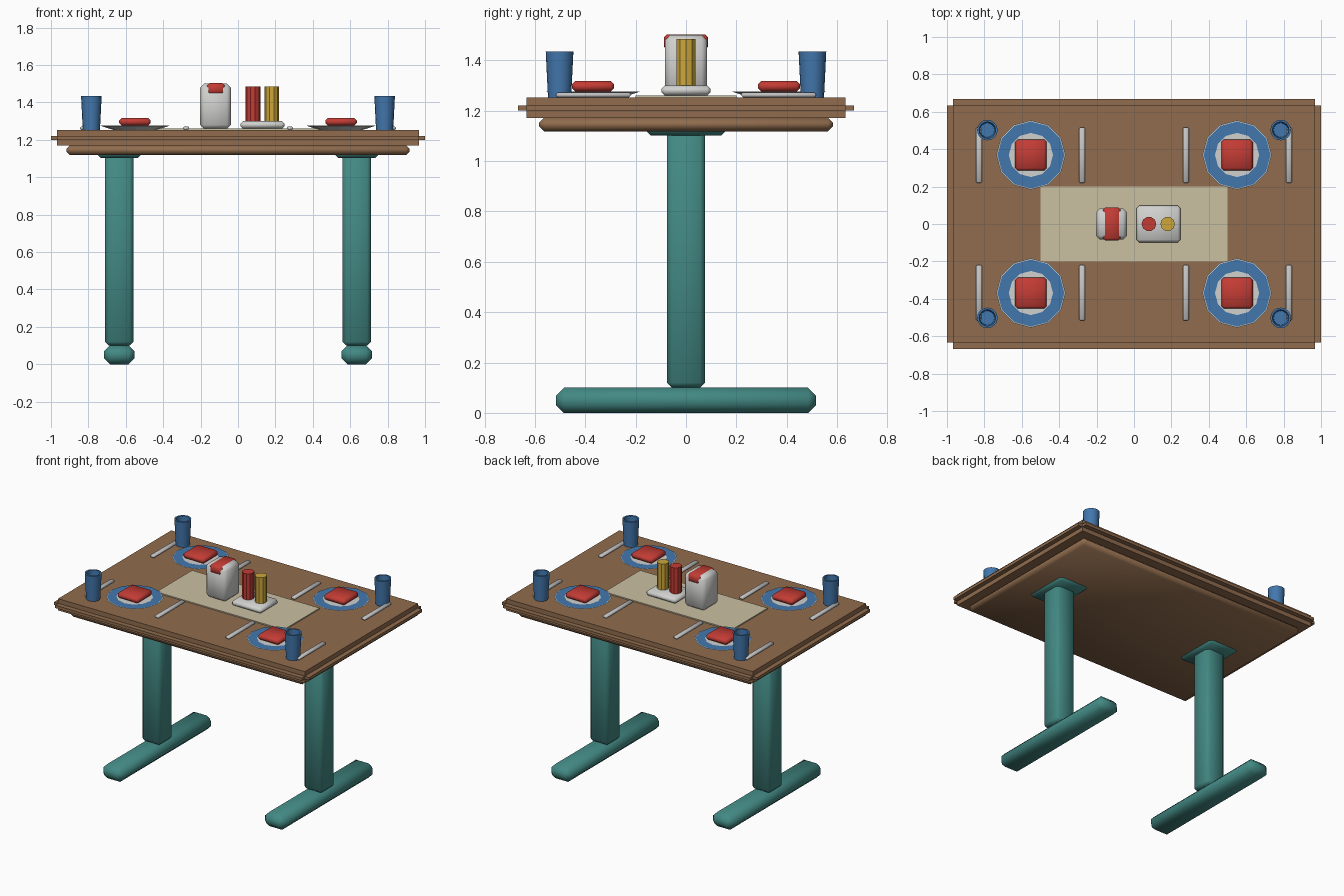
import bpy, bmesh
from math import radians, sin, cos, tau

cube = bpy.data.objects.get("Cube")
if cube:
    bpy.data.objects.remove(cube, do_unlink=True)


def material(name, rgb):
    m = bpy.data.materials.new(name)
    m.use_nodes = True
    m.diffuse_color = (*rgb, 1)
    m.node_tree.nodes["Principled BSDF"].inputs["Base Color"].default_value = (*rgb, 1)
    return m


WOOD = material("warm wood", (0.28, 0.15, 0.075))
TEAL = material("teal paint", (0.055, 0.25, 0.23))
WHITE = material("off white", (0.64, 0.64, 0.63))
METAL = material("cutlery metal", (0.55, 0.55, 0.55))
RED = material("red", (0.55, 0.045, 0.035))
YELLOW = material("mustard yellow", (0.61, 0.39, 0.045))
BLUE = material("blue", (0.055, 0.185, 0.42))
CREAM = material("cream cloth", (0.6, 0.53, 0.36))


def finish(name, bm, mats, smooth=None):
    bmesh.ops.recalc_face_normals(bm, faces=bm.faces)
    mesh = bpy.data.meshes.new(name)
    bm.to_mesh(mesh)
    bm.free()
    ob = bpy.data.objects.new(name, mesh)
    bpy.context.collection.objects.link(ob)
    for m in mats:
        mesh.materials.append(m)
    if smooth:
        bpy.ops.object.select_all(action="DESELECT")
        ob.select_set(True)
        bpy.context.view_layer.objects.active = ob
        bpy.ops.object.shade_smooth_by_angle(angle=radians(smooth))
    return ob


def box(name, mat, centre, half, z0, z1, bevel=0):
    """Chamfered box given by its plan centre, half sizes and height range."""
    bm = bmesh.new()
    bmesh.ops.create_cube(bm, size=2)
    for v in bm.verts:
        v.co = (centre[0] + v.co.x * half[0], centre[1] + v.co.y * half[1],
                (z0 + z1) / 2 + v.co.z * (z1 - z0) / 2)
    if bevel:
        bmesh.ops.bevel(bm, geom=bm.edges[:], offset=bevel, segments=1,
                        affect="EDGES", profile=0.5)
    return finish(name, bm, [mat], 50 if bevel else None)


def lathe(name, mats, centre, profile, sides, bands=(), smooth=None):
    """Turned part: profile of (radius, z), closed by a cap at both ends."""
    bm = bmesh.new()
    rings = [[bm.verts.new((centre[0] + r * cos(tau * i / sides),
                            centre[1] + r * sin(tau * i / sides), z))
              for i in range(sides)] for r, z in profile]
    for k, (a, b) in enumerate(zip(rings, rings[1:])):
        for i in range(sides):
            j = (i + 1) % sides
            f = bm.faces.new((a[i], a[j], b[j], b[i]))
            f.material_index = 1 if k in bands else 0
    bm.faces.new(rings[0])
    bm.faces.new(rings[-1])
    return finish(name, bm, mats, smooth)


# Table top with edge rails and chamfered under-frame
TOP = 1.253
box("table_top", WOOD, (0, 0), (0.967, 0.633), 1.17, TOP)
box("table_under_frame", WOOD, (0, 0), (0.918, 0.584), 1.118, 1.172, 0.02)
for s, end, side in ((-1, "front", "right"), (1, "back", "left")):
    box(end + "_edge_rail", WOOD, (0, s * 0.64), (0.967, 0.027), 1.2, 1.22)
    box(side + "_edge_rail", WOOD, (s * 0.973, 0), (0.027, 0.633), 1.2, 1.22)

# Two pedestal legs
for s, side in ((-1, "right"), (1, "left")):
    x = s * 0.635
    box(side + "_foot", TEAL, (x, 0), (0.082, 0.517), 0, 0.1, 0.032)
    box(side + "_leg_post", TEAL, (x, 0), (0.076, 0.076), 0.1, 1.13, 0.02)
    box(side + "_mounting_plate", TEAL, (x, 0), (0.12, 0.163), 1.102, 1.15, 0.022)

# Table runner
box("table_runner", CREAM, (0, 0), (0.5, 0.2), TOP, TOP + 0.008)

# Napkin dispenser with a red band over its top
box("napkin_dispenser", WHITE, (-0.12, 0), (0.083, 0.084), 1.258, 1.5, 0.022)
box("dispenser_band", RED, (-0.118, 0), (0.047, 0.088), 1.443, 1.503, 0.012)

# Condiment tray and bottles
box("condiment_tray", WHITE, (0.131, 0), (0.118, 0.098), 1.26, 1.3, 0.014)
for name, mat, x in (("red_bottle", RED, 0.08), ("yellow_bottle", YELLOW, 0.18)):
    lathe(name, [mat], (x, 0), [(0.039, 1.295), (0.039, 1.484)], 10)

# Four place settings
for sx, side in ((-1, "right"), (1, "left")):
    for sy, end in ((-1, "front"), (1, "back")):
        tag = f"{end}_{side}_"
        spot = (sx * 0.551, sy * 0.369)
        # Shallow plate with a painted rim
        lathe(tag + "plate", [WHITE, BLUE], spot,
              [(0.115, TOP), (0.185, 1.275), (0.179, 1.276), (0.118, 1.276)],
              12, bands=(2,))
        box(tag + "folded_napkin", RED, spot, (0.084, 0.084), 1.276, 1.318, 0.014)
        # Hollow tapered cup
        lathe(tag + "cup", [BLUE], (sx * 0.784, sy * 0.502),
              [(0.046, TOP), (0.055, 1.435), (0.044, 1.435), (0.038, 1.27)],
              16, smooth=40)
        # Fork and knife either side of the plate
        for piece, x in (("fork", 0.828), ("knife", 0.277)):
            box(tag + piece, METAL, (sx * x, sy * 0.368), (0.016, 0.148),
                TOP, 1.272, 0.006)
